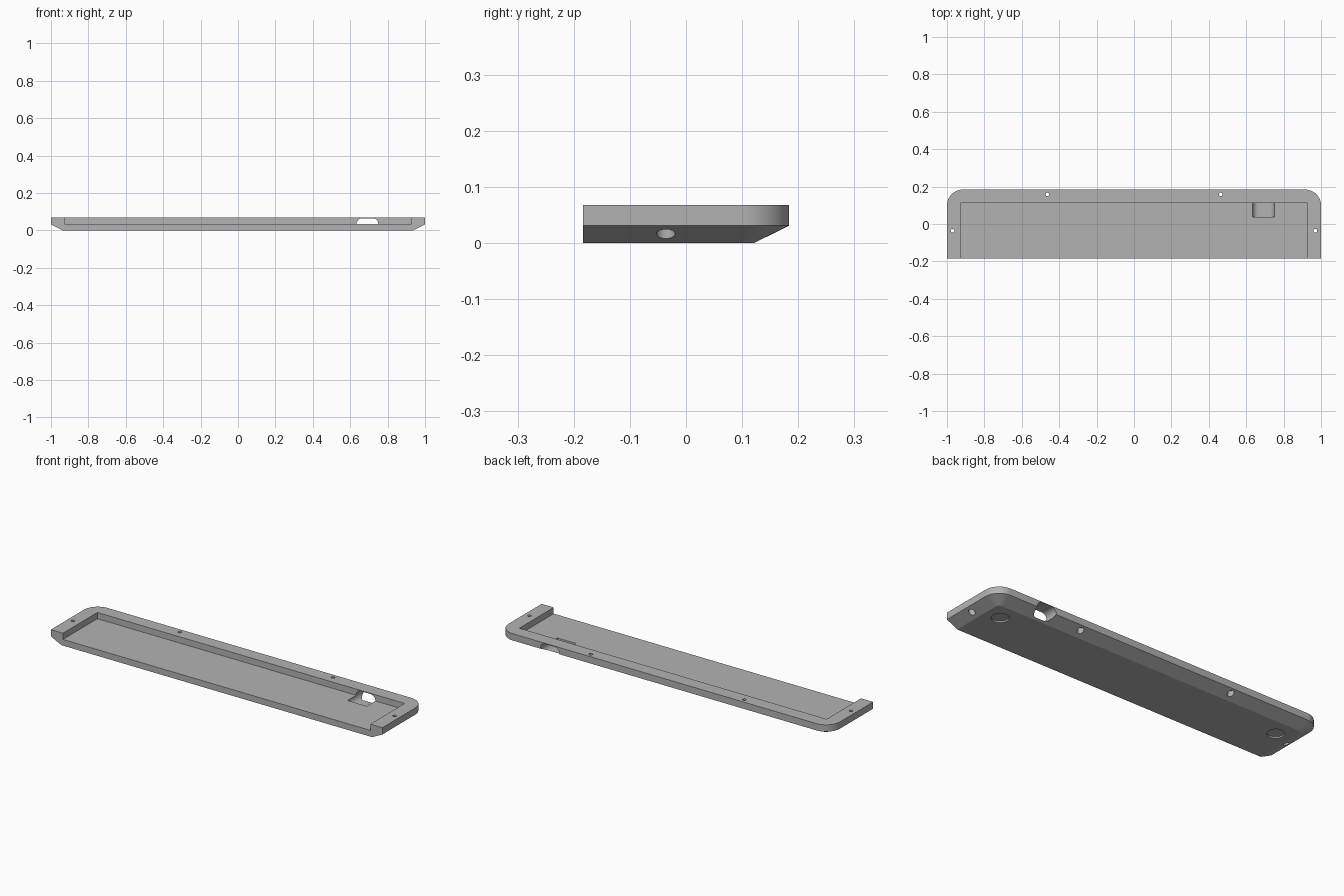
import bpy, bmesh, math
from mathutils import Matrix

if "Cube" in bpy.data.objects:
    bpy.data.objects.remove(bpy.data.objects["Cube"])

Y, H, CH_Z, CH = 0.184, 0.068, 0.031, 0.063   # half depth, height, chamfer height and inset
FLOOR, R = 0.034, 0.085                       # pocket floor height, corner radius

grey = bpy.data.materials.new("grey plastic")
grey.diffuse_color = (0.45, 0.45, 0.45, 1)
grey.use_nodes = True
grey.node_tree.nodes["Principled BSDF"].inputs["Base Color"].default_value = grey.diffuse_color


def add_object(name, bm):
    bmesh.ops.recalc_face_normals(bm, faces=bm.faces)
    me = bpy.data.meshes.new(name)
    bm.to_mesh(me)
    bm.free()
    me.materials.append(grey)
    ob = bpy.data.objects.new(name, me)
    bpy.context.collection.objects.link(ob)
    return ob


def loft(name, rings):
    """Closed solid through rings of equal point count."""
    bm = bmesh.new()
    loops = [[bm.verts.new(p) for p in ring] for ring in rings]
    n = len(loops[0])
    for a, b in zip(loops, loops[1:]):
        for i in range(n):
            j = (i + 1) % n
            bm.faces.new((a[i], a[j], b[j], b[i]))
    bm.faces.new(loops[0])
    bm.faces.new(loops[-1])
    return add_object(name, bm)


def tray_ring(z, inset):
    """Outline with square front corners and rounded back corners."""
    pts = [(-1 + inset, -Y, z), (1 - inset, -Y, z)]
    for side, start in ((1, 0), (-1, 90)):
        for k in range(17):
            a = math.radians(start + 90 * k / 16)
            pts.append((side * (1 - R) + (R - inset) * math.cos(a),
                        Y - R + (R - inset) * math.sin(a), z))
    return pts


def stadium_ring(y, cx, cz, half_w, r):
    pts = []
    for side, start in ((1, -90), (-1, 90)):
        for k in range(17):
            a = math.radians(start + 180 * k / 16)
            pts.append((cx + side * (half_w - r) + r * math.cos(a), y, cz + r * math.sin(a)))
    return pts


def cylinder(name, x, y, z0, z1, r):
    bm = bmesh.new()
    bmesh.ops.create_cone(bm, cap_ends=True, segments=32, radius1=r, radius2=r, depth=z1 - z0,
                          matrix=Matrix.Translation((x, y, (z0 + z1) / 2)))
    return add_object(name, bm)


def box(name, lo, hi):
    bm = bmesh.new()
    size = [b - a for a, b in zip(lo, hi)]
    mid = [(a + b) / 2 for a, b in zip(lo, hi)]
    bmesh.ops.create_cube(bm, size=1, matrix=Matrix.Translation(mid) @ Matrix.Diagonal((*size, 1)))
    return add_object(name, bm)


# Tray body with chamfered underside
tray = loft("tray", [tray_ring(0, CH), tray_ring(CH_Z, 0), tray_ring(H, 0)])

# Pocket open to the front, and the rounded cable slot through the back wall
cutters = [
    box("pocket_cutter", (-0.927, -Y - 0.1, FLOOR), (0.927, 0.112, H + 0.1)),
    loft("slot_cutter", [stadium_ring(y, 0.692, 0.035, 0.058, 0.029) for y in (0.038, 0.3)]),
]
# Screw holes with counterbores from below
for x, y in ((-0.463, 0.158), (0.463, 0.158), (-0.97, -0.036), (0.97, -0.036)):
    cutters.append(cylinder("screw_hole_cutter", x, y, -0.05, H + 0.05, 0.0095))
    cutters.append(cylinder("counterbore_cutter", x, y, -0.05, 0.042, 0.0165))
# Shallow round recesses for feet
for x in (-0.85, 0.85):
    cutters.append(cylinder("foot_recess_cutter", x, 0.029, -0.05, 0.008, 0.043))

bpy.context.view_layer.objects.active = tray
tray.select_set(True)
for c in cutters:
    mod = tray.modifiers.new("cut", 'BOOLEAN')
    mod.operation, mod.solver, mod.object = 'DIFFERENCE', 'EXACT', c
    bpy.ops.object.modifier_apply(modifier=mod.name)
    bpy.data.objects.remove(c)

bpy.ops.object.shade_smooth_by_angle(angle=math.radians(25))
